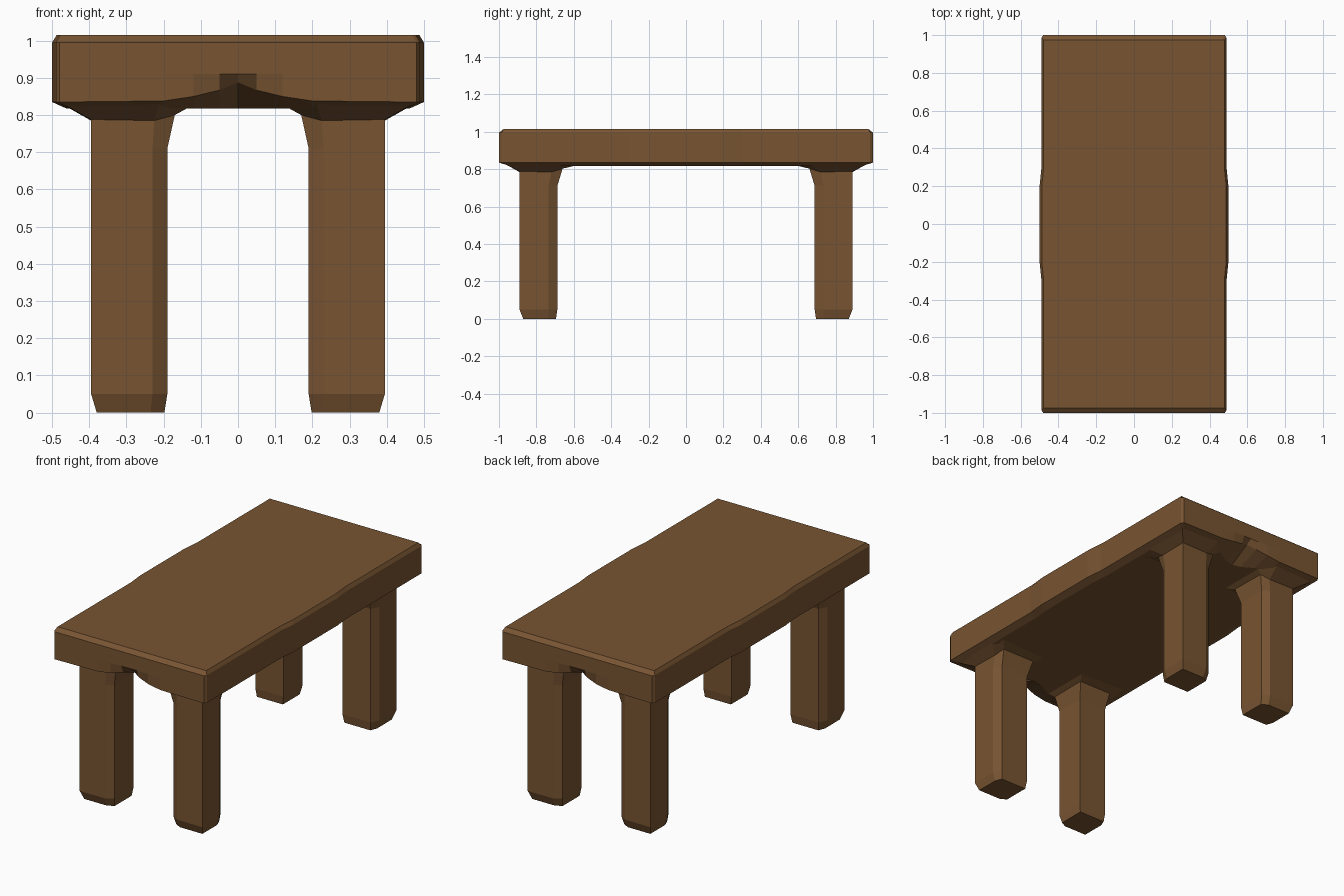
import bpy, bmesh

if "Cube" in bpy.data.objects:
    bpy.data.objects.remove(bpy.data.objects["Cube"])

wood = bpy.data.materials.new("wood")
wood.diffuse_color = (0.19, 0.09, 0.032, 1)
wood.use_nodes = True
wood.node_tree.nodes["Principled BSDF"].inputs["Base Color"].default_value = wood.diffuse_color


def loft(name, rings):
    """Skin a stack of equal-length rings and cap both ends."""
    bm = bmesh.new()
    rows = [[bm.verts.new(p) for p in ring] for ring in rings]
    n = len(rows[0])
    for a, b in zip(rows, rows[1:]):
        for i in range(n):
            j = (i + 1) % n
            bm.faces.new((a[i], a[j], b[j], b[i]))
    bm.faces.new(rows[0])
    bm.faces.new(rows[-1])
    bmesh.ops.recalc_face_normals(bm, faces=bm.faces)
    mesh = bpy.data.meshes.new(name)
    bm.to_mesh(mesh)
    bm.free()
    mesh.materials.append(wood)
    obj = bpy.data.objects.new(name, mesh)
    bpy.context.collection.objects.link(obj)
    return obj


def four_way(q):
    """Mirror a quadrant (from the side to the end centre) into a closed ring."""
    half = q + [(-x, y, z) for x, y, z in q[-2::-1]]
    return half + [(x, -y, z) for x, y, z in half[::-1]]


# Tabletop: slightly bulged sides, chamfered rim, hollow in both end edges
side = [(0.5, 0.2), (0.49, 0.3), (0.49, 0.985), (0.48, 1.0)]
end = [0.2, 0.12, 0.05, 0.0]
outline = side + [(x, 1.0) for x in end]
rim = [(x, y, 0.995) for x, y in outline]
top = [(x - 0.012 if i < 4 else x, min(y, 0.975), 1.015)
       for i, (x, y) in enumerate(outline)]
upper = [(x, y, 0.91) for x, y in outline]
lower = [(x, y, 0.835) for x, y in side] + [
    (0.2, 1.0, 0.838), (0.12, 0.997, 0.85), (0.05, 0.985, 0.867), (0, 0.965, 0.888)]
under = [(0.46, 0.2, 0.817), (0.45, 0.3, 0.817), (0.45, 0.93, 0.817), (0.44, 0.94, 0.817)] + [
    (0.2, 0.93, 0.817), (0.12, 0.89, 0.817), (0.05, 0.85, 0.817), (0, 0.84, 0.817)]
loft("tabletop", [four_way(r) for r in (under, lower, upper, rim, top)])

# Leg outline: outer corner, end face, inner bevel, inner corner, side bevel
foot = [(0.38, 0.87), (0.235, 0.87), (0.198, 0.85), (0.198, 0.695), (0.365, 0.695), (0.38, 0.735)]
post = [(0.395, 0.89), (0.23, 0.89), (0.19, 0.865), (0.19, 0.688), (0.37, 0.688), (0.395, 0.735)]
neck = [(0.395, 0.89), (0.225, 0.89), (0.17, 0.88), (0.17, 0.66), (0.38, 0.66), (0.395, 0.72)]
flare = [(0.485, 0.99), (0.21, 0.985), (0.13, 0.9), (0.13, 0.6), (0.45, 0.58), (0.485, 0.65)]
neck_z = [0.788, 0.785, 0.8, 0.803, 0.803, 0.785]
flare_z = [0.837, 0.837, 0.822, 0.822, 0.822, 0.836]


def leg_ring(points, z, sx, sy):
    zs = z if isinstance(z, list) else [z] * len(points)
    return [(x * sx, y * sy, h) for (x, y), h in zip(points, zs)]


for sy, end_name in ((-1, "front"), (1, "back")):
    for sx, side_name in ((-1, "left"), (1, "right")):
        loft(f"{end_name}_{side_name}_leg", [
            leg_ring(p, z, sx, sy) for p, z in (
                (foot, 0.0), (post, 0.05), (post, 0.71), (neck, neck_z), (flare, flare_z))])
